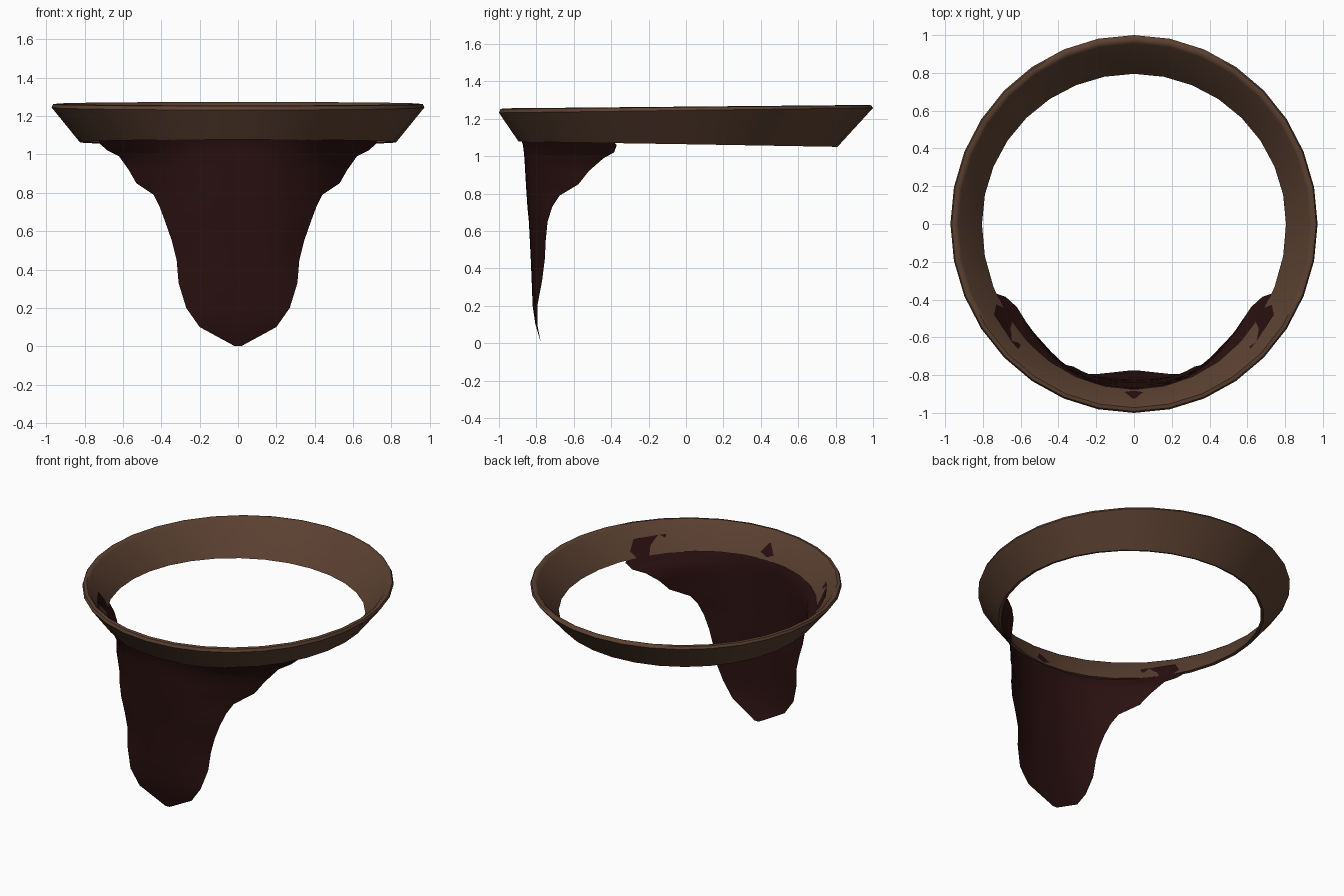
import bpy, bmesh, math

if "Cube" in bpy.data.objects:
    bpy.data.objects.remove(bpy.data.objects["Cube"])


def material(name, rgb):
    m = bpy.data.materials.new(name)
    m.diffuse_color = (*rgb, 1)
    m.use_nodes = True
    m.node_tree.nodes["Principled BSDF"].inputs["Base Color"].default_value = m.diffuse_color
    return m


def grid_object(name, rows, mat, close_u=False, close_v=False):
    """Skin a list of point rows with quads."""
    bm = bmesh.new()
    vs = [[bm.verts.new(p) for p in row] for row in rows]
    nr, nc = len(rows), len(rows[0])
    for i in range(nr if close_v else nr - 1):
        for j in range(nc if close_u else nc - 1):
            a, b = vs[i], vs[(i + 1) % nr]
            k = (j + 1) % nc
            bm.faces.new((a[j], a[k], b[k], b[j]))
    bmesh.ops.remove_doubles(bm, verts=bm.verts, dist=0.0005)
    bmesh.ops.recalc_face_normals(bm, faces=bm.faces)
    me = bpy.data.meshes.new(name)
    bm.to_mesh(me)
    bm.free()
    ob = bpy.data.objects.new(name, me)
    bpy.context.collection.objects.link(ob)
    me.materials.append(mat)
    bpy.context.view_layer.objects.active = ob
    ob.select_set(True)
    bpy.ops.object.shade_smooth_by_angle(angle=math.radians(50))
    ob.select_set(False)
    return ob


leather = material("brown leather", (0.105, 0.052, 0.031))
cloth = material("dark red cloth", (0.022, 0.005, 0.005))

# Flared belt: x radius, back radius, front radius, back z, front z
belt_profile = [
    (0.825, 0.810, 0.895, 1.050, 1.078),
    (0.972, 1.000, 1.000, 1.258, 1.232),
    (0.965, 0.990, 0.992, 1.272, 1.252),
    (0.945, 0.970, 0.972, 1.274, 1.256),
    (0.930, 0.955, 0.958, 1.262, 1.243),
    (0.805, 0.795, 0.875, 1.054, 1.082),
]
SIDES = 32
belt_rows = []
for rx, back, front, zb, zf in belt_profile:
    row = []
    for i in range(SIDES):
        a = 2 * math.pi * i / SIDES
        s = math.sin(a)
        row.append((rx * math.cos(a), s * (back if s > 0 else front),
                    zf + (zb - zf) * (s + 1) / 2))
    belt_rows.append(row)
grid_object("belt", belt_rows, leather, close_u=True, close_v=True)

# Hanging cloth: height, half width, centre y, edge y, bow exponent
cloth_profile = [
    (0.00, 0.00, -0.775, -0.775, 2.6), (0.10, 0.20, -0.805, -0.795, 2.6),
    (0.20, 0.27, -0.820, -0.795, 2.6), (0.33, 0.31, -0.825, -0.770, 2.6),
    (0.45, 0.32, -0.830, -0.755, 2.6), (0.55, 0.345, -0.835, -0.750, 2.6),
    (0.65, 0.38, -0.840, -0.740, 2.6), (0.73, 0.41, -0.848, -0.715, 2.6),
    (0.79, 0.44, -0.852, -0.675, 2.6), (0.85, 0.53, -0.856, -0.575, 2.6),
    (0.92, 0.57, -0.860, -0.520, 2.6), (0.99, 0.62, -0.864, -0.440, 2.6),
    (1.02, 0.68, -0.867, -0.385, 2.6), (1.06, 0.725, -0.872, -0.370, 2.6),
    (1.12, 0.73, -0.890, -0.430, 2.9), (1.18, 0.74, -0.925, -0.480, 2.9),
]
COLS = 16
cloth_rows = []
for z, w, yc, ye, p in cloth_profile:
    us = [2 * j / COLS - 1 for j in range(COLS + 1)]
    cloth_rows.append([(w * u, yc + (ye - yc) * abs(u) ** p, z) for u in us])
# the tip row collapses to one point, so build it as a near-zero strip
cloth_rows[0] = [(0.002 * (2 * j / COLS - 1) * 8, -0.775, 0) for j in range(COLS + 1)]
grid_object("front_cloth", cloth_rows, cloth)
